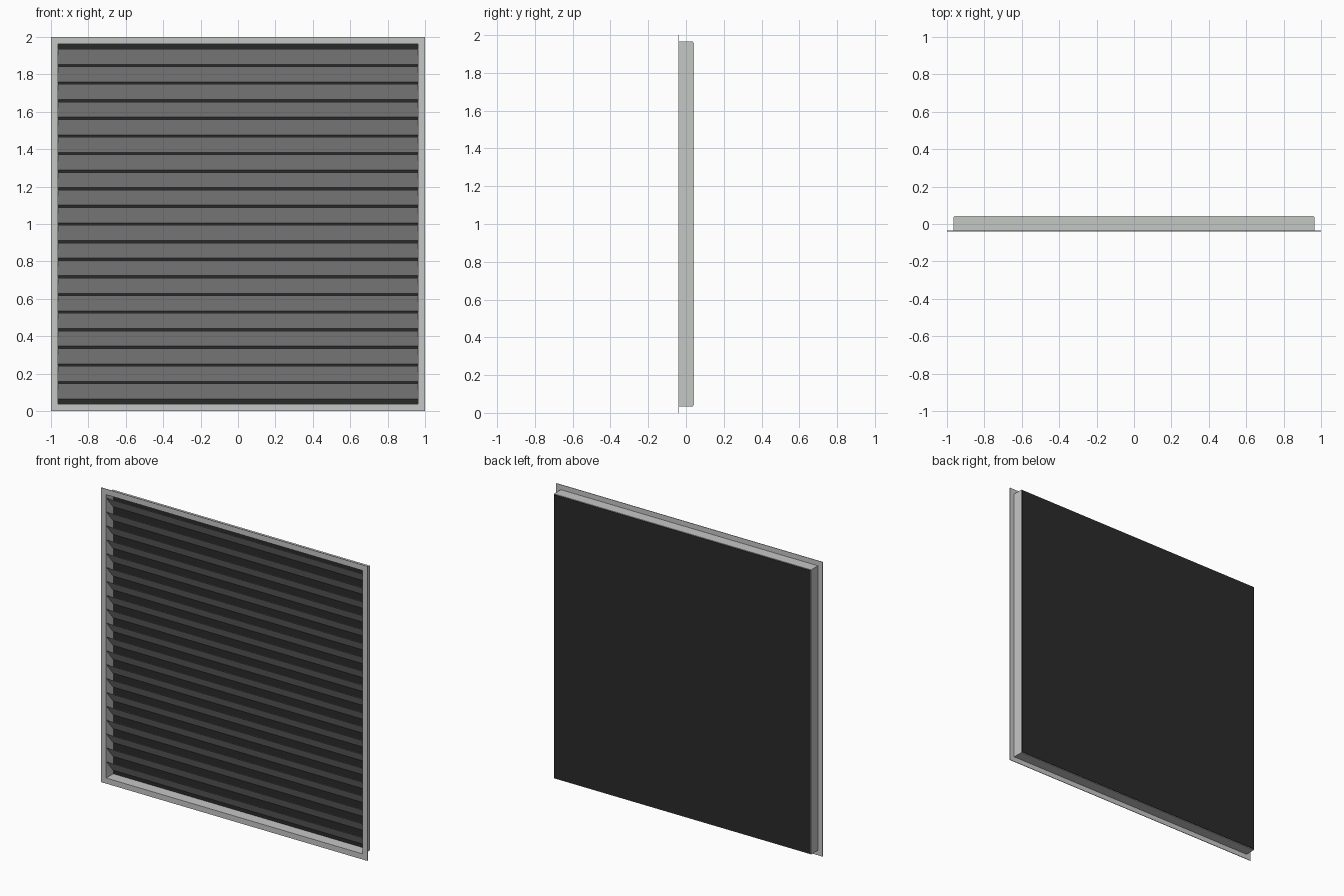
import bpy
import bmesh

cube = bpy.data.objects.get("Cube")
if cube:
    bpy.data.objects.remove(cube, do_unlink=True)


def material(name, colour):
    mat = bpy.data.materials.new(name)
    mat.use_nodes = True
    mat.diffuse_color = colour
    mat.node_tree.nodes["Principled BSDF"].inputs["Base Color"].default_value = colour
    return mat


light_grey = material("light grey metal", (0.56, 0.57, 0.56, 1))
black = material("black backing", (0.023, 0.023, 0.023, 1))


def make_object(name, bm, mat):
    bmesh.ops.recalc_face_normals(bm, faces=bm.faces)
    mesh = bpy.data.meshes.new(name)
    bm.to_mesh(mesh)
    bm.free()
    mesh.materials.append(mat)
    obj = bpy.data.objects.new(name, mesh)
    bpy.context.collection.objects.link(obj)
    return obj


def extrude_x(name, profile, half_width, mat):
    """Extrude a closed (y, z) profile symmetrically along x."""
    bm = bmesh.new()
    ends = [[bm.verts.new((x, y, z)) for y, z in profile]
            for x in (-half_width, half_width)]
    for end in ends:
        bm.faces.new(end)
    n = len(profile)
    for i in range(n):
        j = (i + 1) % n
        bm.faces.new((ends[0][i], ends[0][j], ends[1][j], ends[1][i]))
    return make_object(name, bm, mat)


def square_sweep(name, profile, mat):
    """Sweep a closed (half size, y) profile around a mitred square."""
    bm = bmesh.new()
    corners = [(-1, -1), (1, -1), (1, 1), (-1, 1)]
    rings = [[bm.verts.new((sx * r, y, 1 + sz * r)) for r, y in profile]
             for sx, sz in corners]
    n = len(profile)
    for c in range(4):
        a, b = rings[c], rings[(c + 1) % 4]
        for i in range(n):
            j = (i + 1) % n
            bm.faces.new((a[i], a[j], b[j], b[i]))
    return make_object(name, bm, mat)


FRONT, BACK = -0.04, 0.04
INNER, OUTER = 0.962, 0.966

# Flange and side walls in one folded section
square_sweep("frame", [(1, FRONT), (1, FRONT + 0.004), (OUTER, FRONT + 0.004),
                       (OUTER, 0.037), (INNER, 0.037), (INNER, FRONT)], light_grey)

# Backing plate closing the rear of the frame
extrude_x("back_panel", [(0.036, 1 - INNER), (BACK, 1 - INNER),
                         (BACK, 1 + INNER), (0.036, 1 + INNER)], INNER, black)

# Slats slope down from the front edge to the back
COUNT, PITCH, RISE, THICK = 20, 0.0942, 0.041, 0.003
for i in range(COUNT):
    z = 1 + (i - (COUNT - 1) / 2) * PITCH
    extrude_x(f"slat_{i + 1}", [(-0.036, z + RISE), (-0.036 + THICK, z + RISE),
                                (0.035, z - RISE), (0.035 - THICK, z - RISE)],
              INNER, light_grey)
